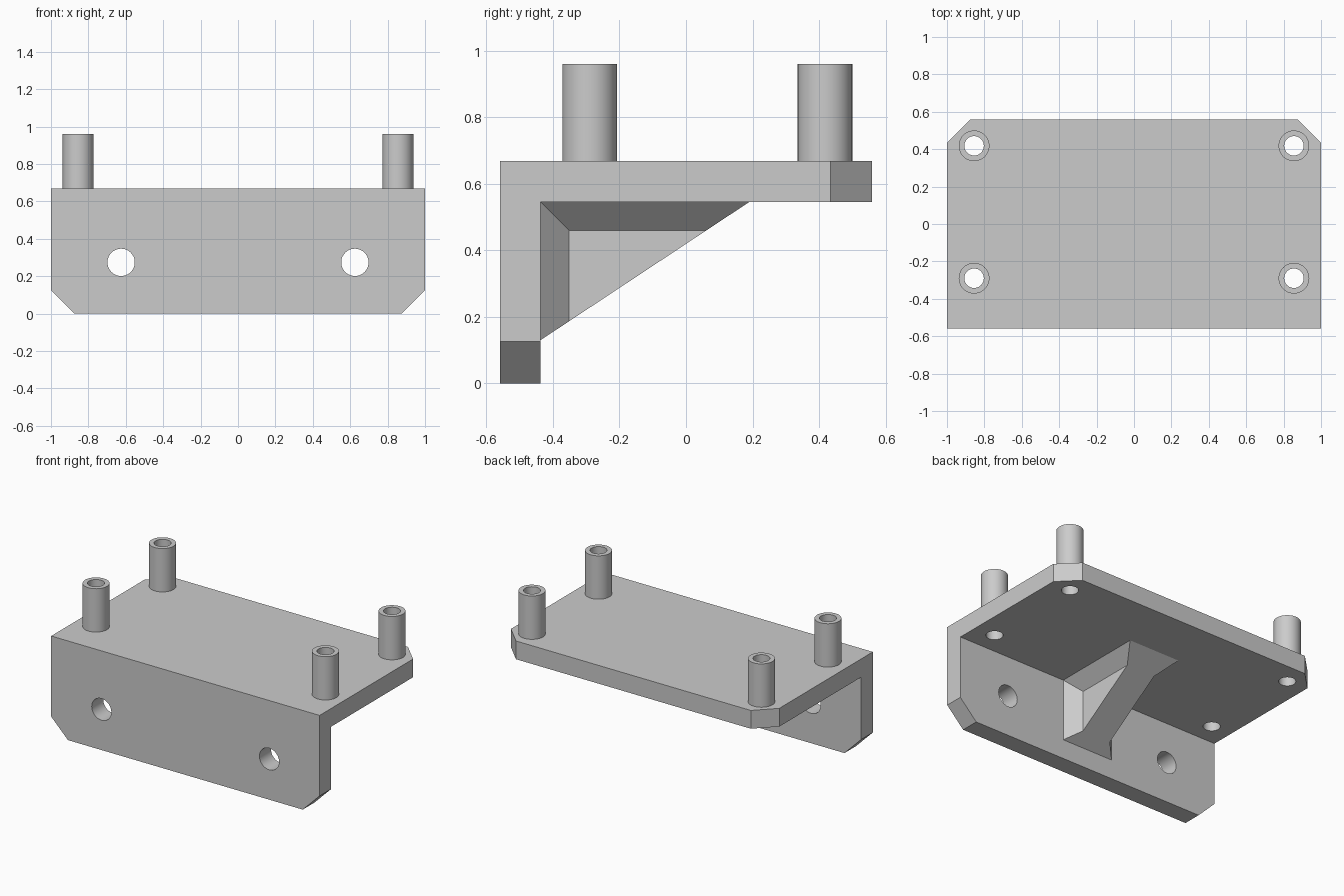
import bpy, bmesh, math
from mathutils import Matrix, Vector

default_cube = bpy.data.objects.get("Cube")
if default_cube:
    bpy.data.objects.remove(default_cube, do_unlink=True)

# Overall dimensions
HALF_W, DEPTH, DECK_TOP, PLATE = 1.0, 0.56, 0.668, 0.123
CHAMFER = 0.125
POST_TOP, POST_R, BORE_R = 0.96, 0.082, 0.052
POSTS = [(sx * 0.855, y) for sx in (-1, 1) for y in (-0.29, 0.418)]

grey = bpy.data.materials.new("light grey")
grey.use_nodes = True
colour = (0.6, 0.6, 0.6, 1)
grey.diffuse_color = colour
grey.node_tree.nodes["Principled BSDF"].inputs["Base Color"].default_value = colour


def make_object(name, bm):
    bmesh.ops.recalc_face_normals(bm, faces=bm.faces)
    mesh = bpy.data.meshes.new(name)
    bm.to_mesh(mesh)
    bm.free()
    mesh.materials.append(grey)
    obj = bpy.data.objects.new(name, mesh)
    bpy.context.collection.objects.link(obj)
    return obj


def add_cylinder(bm, centre, radius, length, along_y=False):
    turn = Matrix.Rotation(math.pi / 2, 4, "X") if along_y else Matrix()
    bmesh.ops.create_cone(bm, cap_ends=True, segments=48, radius1=radius, radius2=radius,
                          depth=length, matrix=Matrix.Translation(centre) @ turn)


def activate(obj):
    bpy.ops.object.select_all(action="DESELECT")
    obj.select_set(True)
    bpy.context.view_layer.objects.active = obj


def drill(obj, cutter):
    mod = obj.modifiers.new("drill", "BOOLEAN")
    mod.operation, mod.solver, mod.object = "DIFFERENCE", "EXACT", cutter
    activate(obj)
    bpy.ops.object.modifier_apply(modifier=mod.name)
    bpy.ops.object.shade_smooth_by_angle(angle=math.radians(30))


# Angle bracket: L profile extruded along x, then its four corners sliced off
inner_y, inner_z = -DEPTH + PLATE, DECK_TOP - PLATE
profile = [(-DEPTH, 0), (inner_y, 0), (inner_y, inner_z),
           (DEPTH, inner_z), (DEPTH, DECK_TOP), (-DEPTH, DECK_TOP)]
bm = bmesh.new()
face = bm.faces.new([bm.verts.new((-HALF_W, y, z)) for y, z in profile])
extruded = bmesh.ops.extrude_face_region(bm, geom=[face])["geom"]
bmesh.ops.translate(bm, vec=(2 * HALF_W, 0, 0),
                    verts=[v for v in extruded if isinstance(v, bmesh.types.BMVert)])
for side in (-1, 1):
    for point, normal in (((side * HALF_W, 0, CHAMFER), (side, 0, -1)),
                          ((side * HALF_W, DEPTH - CHAMFER, 0), (side, 1, 0))):
        cut = bmesh.ops.bisect_plane(bm, geom=bm.verts[:] + bm.edges[:] + bm.faces[:],
                                     plane_co=Vector(point), plane_no=Vector(normal),
                                     clear_outer=True)["geom_cut"]
        bmesh.ops.holes_fill(bm, edges=[e for e in cut if isinstance(e, bmesh.types.BMEdge)])
bracket = make_object("angle_bracket", bm)

# Four standoff posts on the deck
bm = bmesh.new()
for x, y in POSTS:
    add_cylinder(bm, (x, y, (POST_TOP + DECK_TOP) / 2), POST_R, POST_TOP - DECK_TOP)
posts = make_object("standoff_posts", bm)

# Drills: bores through posts and deck, screw holes through the front plate
bm = bmesh.new()
for x, y in POSTS:
    add_cylinder(bm, (x, y, 0.75), BORE_R, 0.6)
for side in (-1, 1):
    add_cylinder(bm, (side * 0.625, -0.5, 0.274), 0.073, 0.3, along_y=True)
cutter = make_object("hole_cutter", bm)
cutter.hide_render = True
drill(bracket, cutter)
drill(posts, cutter)
bpy.data.objects.remove(cutter, do_unlink=True)

# Central gusset: triangular web flaring out at 45 degrees into both plates
FLARE, ROOT, WEB = 0.085, 0.19, 0.105
low_z, far_y = 0.13, 0.19
slope = (inner_z - low_z) / (far_y - inner_y)
outer = [(inner_y, low_z), (inner_y, inner_z), (far_y, inner_z)]
inner = [(inner_y + FLARE, low_z + FLARE * slope), (inner_y + FLARE, inner_z - FLARE),
         (far_y - FLARE / slope, inner_z - FLARE)]
bm = bmesh.new()
rims = []
for side in (-1, 1):
    o = [bm.verts.new((side * ROOT, y, z)) for y, z in outer]
    i = [bm.verts.new((side * WEB, y, z)) for y, z in inner]
    bm.faces.new(i)
    for k in (0, 1):
        bm.faces.new((o[k], o[k + 1], i[k + 1], i[k]))
    rims.append((o, i))
(lo, li), (ro, ri) = rims
for k in (0, 1):
    bm.faces.new((lo[k], lo[k + 1], ro[k + 1], ro[k]))
bm.faces.new((lo[0], li[0], li[2], lo[2], ro[2], ri[2], ri[0], ro[0]))
make_object("gusset", bm)
